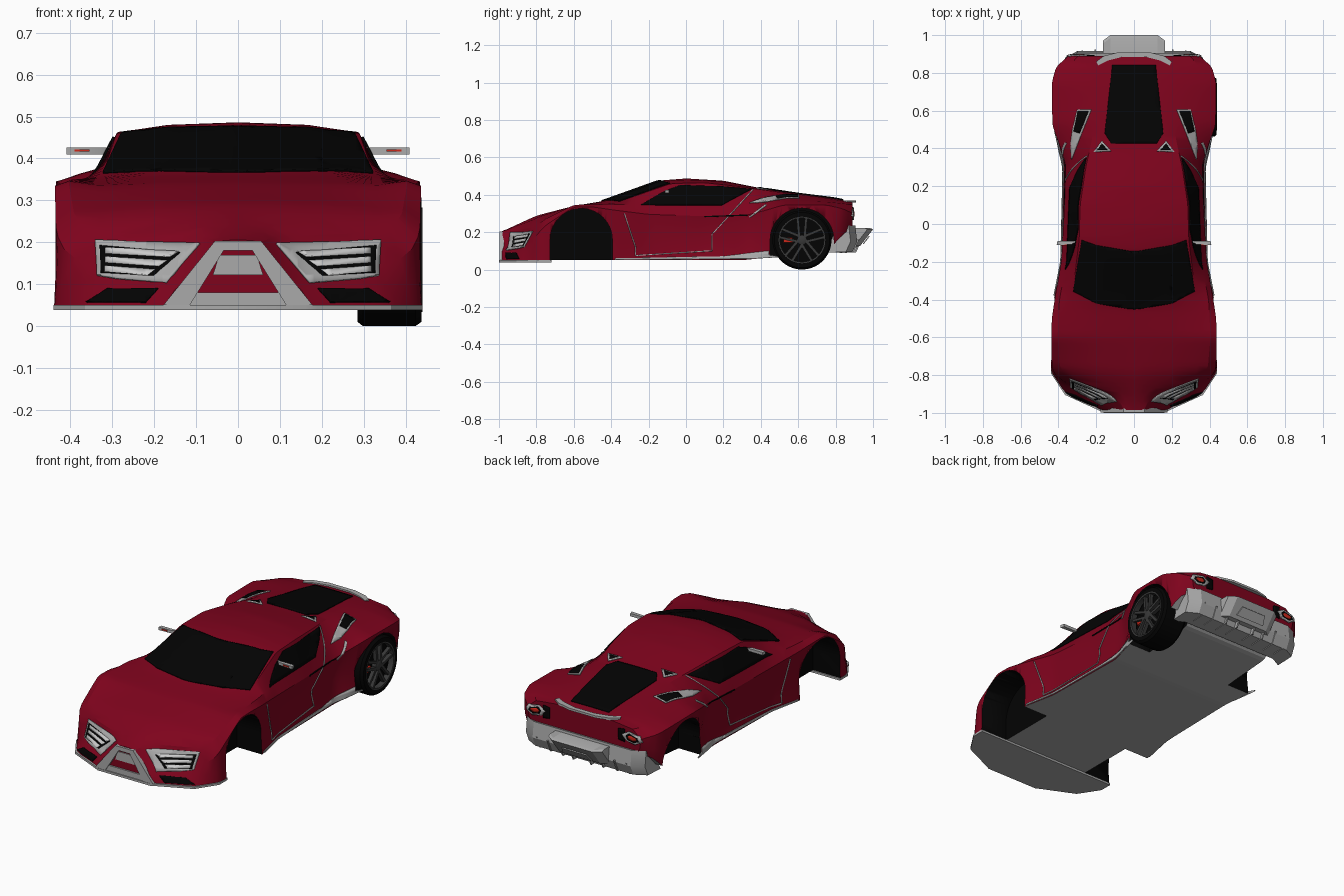
import bpy, bmesh, math
from mathutils import Vector, Matrix
from mathutils.bvhtree import BVHTree

if "Cube" in bpy.data.objects:
    bpy.data.objects.remove(bpy.data.objects["Cube"])


def material(name, color):
    mat = bpy.data.materials.new(name)
    mat.use_nodes = True
    mat.diffuse_color = (*color, 1)
    mat.node_tree.nodes["Principled BSDF"].inputs["Base Color"].default_value = (*color, 1)
    return mat


RED = material("deep red paint", (0.21, 0.001, 0.012))
BLACK = material("black glass", (0.001, 0.001, 0.001))
GREY = material("silver trim", (0.4, 0.4, 0.4))
RIM = material("dark wheel metal", (0.04, 0.04, 0.04))
LAMP = material("bright red lamp", (0.6, 0.02, 0.01))
LIGHT = material("headlight white", (0.6, 0.6, 0.6))


def finish(name, bm, *mats, angle=30):
    mesh = bpy.data.meshes.new(name)
    bm.to_mesh(mesh)
    bm.free()
    obj = bpy.data.objects.new(name, mesh)
    bpy.context.collection.objects.link(obj)
    for mat in mats:
        mesh.materials.append(mat)
    bpy.ops.object.select_all(action="DESELECT")
    bpy.context.view_layer.objects.active = obj
    obj.select_set(True)
    bpy.ops.object.shade_smooth_by_angle(angle=math.radians(angle))
    return obj


def mirror_x(obj):
    obj.modifiers.new("mirror", "MIRROR").use_axis[0] = True


def prism(name, outline, direction, mat):
    """Extrude a closed outline of 3D points along a direction."""
    bm = bmesh.new()
    face = bm.faces.new([bm.verts.new(p) for p in outline])
    ext = bmesh.ops.extrude_face_region(bm, geom=[face])
    moved = [v for v in ext["geom"] if isinstance(v, bmesh.types.BMVert)]
    bmesh.ops.translate(bm, verts=moved, vec=direction)
    bmesh.ops.recalc_face_normals(bm, faces=bm.faces)
    return finish(name, bm, mat)


def sym(half):
    return half + [(-u, v) for u, v in reversed(half)]


# Body rails: (y, x, z) from nose to tail
sill = [(-.985, .16, .05), (-.9, .36, .05), (-.78, .44, .05), (-.4, .425, .05), (-.2, .385, .05),
        (.3, .375, .05), (.5, .42, .07), (.75, .425, .09), (.85, .385, .2), (.89, .31, .22)]
flank = [(-.985, .14, .085), (-.9, .325, .09), (-.8, .425, .1), (-.77, .437, .11), (-.4, .42, .14),
         (-.2, .375, .15), (.1, .35, .16), (.35, .352, .17), (.5, .42, .19), (.75, .432, .2),
         (.85, .4, .24), (.89, .33, .25)]
shoulder = [(-.985, .1, .125), (-.93, .17, .125), (-.85, .345, .135), (-.8, .42, .18), (-.76, .435, .23),
            (-.6, .437, .335), (-.5, .435, .335), (-.4, .42, .32), (-.2, .385, .295), (.1, .368, .285),
            (.32, .362, .29), (.42, .395, .315), (.52, .432, .345), (.75, .435, .345), (.84, .41, .325), (.89, .34, .3)]
belt = [(-.985, .06, .19), (-.9, .12, .196), (-.82, .335, .203), (-.77, .39, .26), (-.6, .405, .346),
        (-.4, .395, .35), (-.2, .355, .34), (.1, .345, .335), (.3, .335, .34), (.45, .35, .355),
        (.55, .375, .365), (.75, .37, .362), (.85, .335, .352), (.89, .29, .345)]
edge = [(-.985, .05, .2), (-.9, .1, .215), (-.82, .325, .222), (-.77, .335, .265), (-.6, .335, .335),
        (-.37, .325, .358), (-.08, .29, .46), (.1, .285, .464), (.3, .255, .442), (.45, .222, .42),
        (.7, .2, .39), (.89, .18, .358)]
crown = [(-.985, 0, .203), (-.8, 0, .288), (-.6, 0, .34), (-.45, 0, .365), (-.14, 0, .476), (0, 0, .487),
         (.2, 0, .475), (.4, 0, .435), (.6, 0, .405), (.8, 0, .38), (.89, 0, .36)]


def on_rail(rail, y):
    if y <= rail[0][0]:
        return Vector(rail[0][1:])
    for a, b in zip(rail, rail[1:]):
        if y <= b[0]:
            return Vector(a[1:]).lerp(Vector(b[1:]), (y - a[0]) / (b[0] - a[0]))
    return Vector(rail[-1][1:])


def smooth_rail(rail, y, reach=.016):
    return sum((on_rail(rail, y + d * reach) for d in (-1, 0, 1)), Vector((0, 0))) / 3


def section(y):
    half = [smooth_rail(r, y) for r in (sill, flank, shoulder, belt, edge)]
    top = smooth_rail(crown, y)
    # Slightly arched between edge and crown
    half.append(half[-1].lerp(top, .42) + Vector((0, .33 * (top.y - half[-1].y))))
    return [(p.x, y, p.y) for p in half] + [(0, y, top.y)] + [(-p.x, y, p.y) for p in reversed(half)]


# Body shell
body_bm = bmesh.new()
steps = 80
rings = [[body_bm.verts.new(p) for p in section(-.985 + 1.875 * i / steps)] for i in range(steps + 1)]
for a, b in zip(rings, rings[1:]):
    for i in range(len(a)):
        j = (i + 1) % len(a)
        body_bm.faces.new((a[i], a[j], b[j], b[i]))
body_bm.faces.new(rings[0])
body_bm.faces.new(rings[-1])
bmesh.ops.recalc_face_normals(body_bm, faces=body_bm.faces)
for f in body_bm.faces:
    f.material_index = 2 if f.normal.z < -.6 else 0
surface = BVHTree.FromBMesh(body_bm)
body = finish("body", body_bm, RED, BLACK, GREY, angle=24)

# Wheel arches, black inside
for y, r, z in ((-.56, .166, .16), (.62, .17, .158)):
    for side in (1, -1):
        arc = [(side * .27, y + r * math.cos(math.pi * i / 28), z + r * math.sin(math.pi * i / 28)) for i in range(29)]
        arc += [(side * .27, y - r, -.1), (side * .27, y + r, -.1)]
        cutter = prism("arch_cutter", arc, (side * .3, 0, 0), RED)
        cutter.hide_render = True
        cutter.data.materials.append(BLACK)
        for f in cutter.data.polygons:
            f.material_index = 1
        cut = body.modifiers.new("arch", "BOOLEAN")
        cut.operation, cut.object, cut.solver = "DIFFERENCE", cutter, "EXACT"
        bpy.context.view_layer.objects.active = body
        bpy.ops.object.modifier_apply(modifier=cut.name)
        bpy.data.objects.remove(cutter)
for f in body.data.polygons:
    f.use_smooth = f.material_index != 2

VIEWS = {"front": (lambda u, v: (u, -2, v), Vector((0, 1, 0))),
         "back": (lambda u, v: (u, 2, v), Vector((0, -1, 0))),
         "top": (lambda u, v: (u, v, 2), Vector((0, 0, -1))),
         "side": (lambda u, v: (2, u, v), Vector((-1, 0, 0)))}


def panel(name, view, outline, mat, lift=.003, pair=True):
    """Lay a thin plate on the body, its outline drawn flat and projected."""
    place, ray = VIEWS[view]
    bm = bmesh.new()
    face = bm.faces.new([bm.verts.new(place(u, v)) for u, v in outline])
    bmesh.ops.triangulate(bm, faces=[face])
    for axis in range(3):
        if ray[axis]:
            continue
        normal = Vector([float(k == axis) for k in range(3)])
        values = [v.co[axis] for v in bm.verts]
        for k in range(math.ceil(min(values) / .02), math.floor(max(values) / .02) + 1):
            bmesh.ops.bisect_plane(bm, geom=bm.verts[:] + bm.edges[:] + bm.faces[:],
                                   plane_co=normal * k * .02, plane_no=normal)
    for v in bm.verts:
        hit, normal = surface.ray_cast(v.co, ray)[:2]
        if hit is None:
            hit, normal = surface.find_nearest(v.co + ray * 1.15)[:2]
        v.co = hit + normal * lift
    bm.normal_update()
    bmesh.ops.reverse_faces(bm, faces=[f for f in bm.faces if f.normal.dot(ray) > 0])
    obj = finish(name, bm, mat)
    if pair:
        mirror_x(obj)
    solid = obj.modifiers.new("thickness", "SOLIDIFY")
    solid.thickness, solid.offset = lift * 1.9, 0


def seam(name, view, points, mat, width=.005):
    for a, b in zip(points, points[1:]):
        a, b = Vector(a), Vector(b)
        n = (b - a).orthogonal().normalized() * width / 2
        panel(name, view, [a + n, b + n, b - n, a - n], mat, lift=.002)


# Glass
panel("windshield", "top", sym([(.02, -.143), (.2, -.112), (.276, -.085), (.322, -.355), (.2, -.42), (.02, -.45)]), BLACK, pair=False)
panel("engine_glass", "top", sym([(.115, .84), (.155, .48), (.12, .425)]), BLACK, pair=False)
panel("side_window", "side", [(-.24, .344), (.19, .342), (.24, .37), (.35, .428), (.2, .442), (-.03, .45), (-.12, .415)], BLACK)

# Headlights with slats, and lower intakes
panel("headlight_rim", "front", [(.09, .196), (.34, .204), (.335, .12), (.29, .112), (.17, .102)], GREY)
panel("headlight_glass", "front", [(.135, .172), (.328, .19), (.325, .124), (.2, .116)], BLACK, .004)
for k in range(3):
    z, x = .174 - k * .022, .138 + k * .028
    panel("headlight_slat", "front", [(x, z), (.315, z + .01), (.315, z - .004), (x + .02, z - .014)], LIGHT, .0048)
panel("front_intake", "front", [(.19, .088), (.31, .088), (.36, .056), (.22, .056)], BLACK)

# Nose frame: two slanted legs, with a grille plate and chin between them
leg = [(.02, .203), (.055, .203), (.178, .05), (.115, .05)]
mirror_x(prism("nose_frame_leg", [(x, -.998, z) for x, z in leg], (0, .06, 0), GREY))
prism("nose_frame_top", [(x, -.997, z) for x, z in sym([(.03, .203), (.042, .18)])], (0, .05, 0), GREY)
prism("nose_grille", [(x, -.99, z) for x, z in sym([(.045, .17), (.06, .122)])], (0, .02, 0), GREY)
prism("nose_chin", [(x, -.994, z) for x, z in sym([(.1, .08), (.12, .05)])], (0, .04, 0), GREY)

# Roof vents and rear side intakes
panel("roof_vent_rim", "top", [(.17, .44), (.12, .385), (.215, .38)], GREY)
panel("roof_vent", "top", [(.17, .425), (.14, .392), (.195, .39)], BLACK, .004)
panel("intake_blade", "top", [(.225, .605), (.3, .605), (.325, .5), (.335, .42), (.328, .34), (.275, .48)], GREY)
panel("side_intake", "top", [(.238, .597), (.297, .597), (.318, .49), (.285, .48)], BLACK, .004)
seam("blade_tip", "side", [(.43, .345), (.34, .28)], GREY, .008)

# Door lines and side skirts
seam("door_line", "side", [(.36, .428), (.14, .19), (.14, .1), (-.27, .075), (-.27, .12), (-.33, .3)], GREY)
seam("door_crease", "side", [(.1, .283), (.33, .29)], BLACK)
panel("side_skirt", "side", [(-.38, .052), (.445, .058), (.445, .1), (.4, .095), (.2, .07), (-.38, .06)], GREY)

# Tail lamps
panel("tail_panel", "back", [(.21, .33), (.25, .335), (.25, .265), (.21, .27)], BLACK)
panel("tail_lamp_rim", "back", [(.235, .305), (.275, .328), (.34, .315), (.355, .288), (.315, .265), (.26, .275)], GREY, .004)
panel("tail_lamp_glass", "back", [(.26, .303), (.28, .317), (.33, .306), (.338, .288), (.31, .275), (.27, .283)], BLACK, .0045)
panel("tail_lamp", "back", [(.27, .302), (.285, .31), (.322, .302), (.325, .291), (.308, .283), (.278, .289)], LAMP, .005)

# Front splitter
splitter = sym([(.44, -.72), (.44, -.79), (.365, -.905), (.19, -.985), (.16, -1)])
prism("front_splitter", [(x, y, .038) for x, y in splitter], (0, 0, .012), GREY)

# Rear bumper with slanted profile, tapered ends, centre block and fins
bumper = [(.78, .09), (.89, .095), (.915, .15), (.905, .235), (.84, .22)]
prism("rear_bumper", [(-.3, y, z) for y, z in bumper], (.6, 0, 0), GREY)
mirror_x(prism("rear_bumper_end", [(.3, y, z) for y, z in bumper], (.065, -.035, 0), GREY))
tail = [(.85, .12), (.93, .125), (1, .215), (.985, .222), (.85, .222)]
prism("rear_centre", [(-.125, y, z) for y, z in tail], (.25, 0, 0), GREY)
mirror_x(prism("rear_centre_corner", [(.125, y, z) for y, z in tail], (.04, -.03, 0), GREY))
for x in (.05, .12, .2, .27):
    back = .945 - x * .1
    mirror_x(prism("diffuser_fin", [(x, .82, .088), (x, back - .03, .092), (x, back, .16), (x, .82, .16)], (.008, 0, 0), GREY))
prism("rear_plate", [(-.09, .946, .139), (.09, .946, .139), (.075, .978, .181), (-.075, .978, .181)], (0, .004, -.004), GREY)

# Rear spoiler arc
arc = [(.2, .86), (.16, .89), (.08, .91)]
spoiler = sym(arc) + [(x, y - .025) for x, y in reversed(sym([(.19, .865), (.14, .89), (.06, .91)]))]
prism("rear_spoiler", [(x, y, .358) for x, y in spoiler], (0, 0, .012), GREY)

# Mirrors
blade = [(.3, -.09), (.33, -.108), (.41, -.112), (.405, -.09)]
mirror_x(prism("mirror_blade", [(x, y, .41) for x, y in blade], (0, 0, .016), GREY))
mirror_x(prism("mirror_lamp", [(.355, -.114, .416), (.39, -.114, .416), (.39, -.114, .421), (.355, -.114, .421)], (0, .006, 0), LAMP))

# Rear left wheel: lathed tyre, ring, spokes, hub and caliper
HUB = Vector((0, .62, .158))


def lathe(name, profile, mat):
    bm = bmesh.new()
    verts = [bm.verts.new(HUB + Vector((x, 0, r))) for x, r in profile]
    edges = [bm.edges.new(pair) for pair in zip(verts, verts[1:])]
    bmesh.ops.spin(bm, geom=verts + edges, cent=HUB, axis=(1, 0, 0), angle=math.tau, steps=40)
    bmesh.ops.remove_doubles(bm, verts=bm.verts, dist=.0001)
    bmesh.ops.recalc_face_normals(bm, faces=bm.faces)
    finish(name, bm, mat)


lathe("rear_tyre", [(.405, 0), (.405, .118), (.438, .124), (.438, .148), (.424, .158), (.298, .158), (.285, .148), (.285, 0)], BLACK)
lathe("rim_ring", [(.41, .117), (.439, .117), (.44, .125), (.43, .126)], RIM)
lathe("wheel_hub", [(.4, .026), (.43, .026), (.434, .018), (.434, 0)], RIM)
for k in range(5):
    turn = Matrix.Rotation(math.tau * k / 5, 3, "X")
    for side in (-1, 1):
        spoke = [(.412, side * .007, .015), (.412, side * .022, .015), (.412, side * .03, .12), (.412, side * .016, .12)]
        prism("wheel_spoke", [HUB + turn @ Vector(p) for p in spoke], (.02, 0, 0), RIM)
prism("brake_caliper", [HUB + Vector(p) for p in ((.405, -.1, -.015), (.405, -.05, -.012), (.405, -.05, .012), (.405, -.1, .015))], (.012, 0, 0), LAMP)
